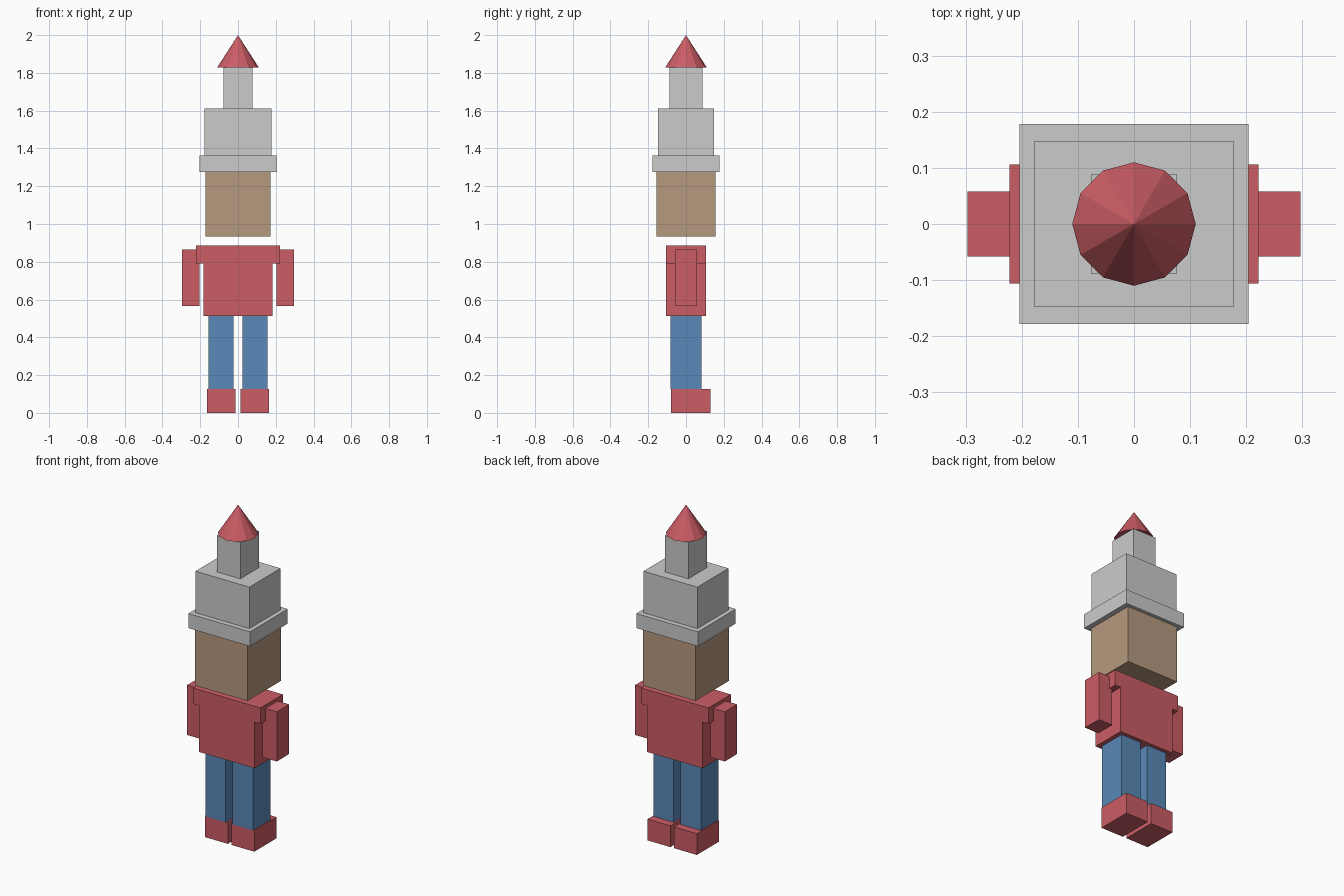
import bpy

if "Cube" in bpy.data.objects:
    bpy.data.objects.remove(bpy.data.objects["Cube"])


def material(name, rgb):
    mat = bpy.data.materials.new(name)
    mat.diffuse_color = (*rgb, 1)
    mat.use_nodes = True
    mat.node_tree.nodes["Principled BSDF"].inputs["Base Color"].default_value = mat.diffuse_color
    return mat


RED = material("red", (0.60, 0.11, 0.13))
BLUE = material("blue", (0.10, 0.25, 0.48))
TAN = material("tan", (0.47, 0.32, 0.21))


def box(name, x, y, z, mat=None):
    """Box spanning the (min, max) pairs x, y, z."""
    spans = (x, y, z)
    bpy.ops.mesh.primitive_cube_add(size=1, location=[(a + b) / 2 for a, b in spans])
    ob = bpy.context.object
    ob.name = name
    for v in ob.data.vertices:
        v.co = [c * (b - a) for c, (a, b) in zip(v.co, spans)]
    if mat:
        ob.data.materials.append(mat)
    return ob


# Limbs, built on both sides
for side, s in (("left", -1), ("right", 1)):
    for part, inner, outer, y, z, mat in (
        ("shoe", 0.012, 0.163, (-0.079, 0.13), (0, 0.127), RED),
        ("leg", 0.023, 0.157, (-0.083, 0.083), (0.127, 0.514), BLUE),
        ("arm", 0.203, 0.297, (-0.058, 0.058), (0.567, 0.864), RED),
    ):
        box(f"{side}_{part}", sorted((s * inner, s * outer)), y, z, mat)

# Torso: T-shaped profile extruded front to back
half = [(0.183, 0.514), (0.183, 0.79), (0.222, 0.79), (0.222, 0.885)]
profile = half + [(-x, z) for x, z in reversed(half)]
n = len(profile)
verts = [(x, y, z) for y in (-0.106, 0.106) for x, z in profile]
faces = [list(range(n)), list(range(2 * n - 1, n - 1, -1))]
faces += [(i, i + n, (i + 1) % n + n, (i + 1) % n) for i in range(n)]
mesh = bpy.data.meshes.new("torso")
mesh.from_pydata(verts, [], faces)
mesh.materials.append(RED)
bpy.context.collection.objects.link(bpy.data.objects.new("torso", mesh))

# Head and stacked hat
box("head", (-0.173, 0.173), (-0.157, 0.157), (0.933, 1.276), TAN)
box("hat_brim", (-0.204, 0.204), (-0.178, 0.178), (1.276, 1.363))
box("hat_crown", (-0.178, 0.178), (-0.147, 0.147), (1.363, 1.611))
box("hat_tower", (-0.077, 0.077), (-0.088, 0.088), (1.611, 1.829))

# Pointed roof
bpy.ops.mesh.primitive_cone_add(vertices=12, radius1=0.11, depth=0.171,
                                location=(0, 0, 1.9145))
bpy.context.object.name = "hat_tip"
bpy.context.object.data.materials.append(RED)
